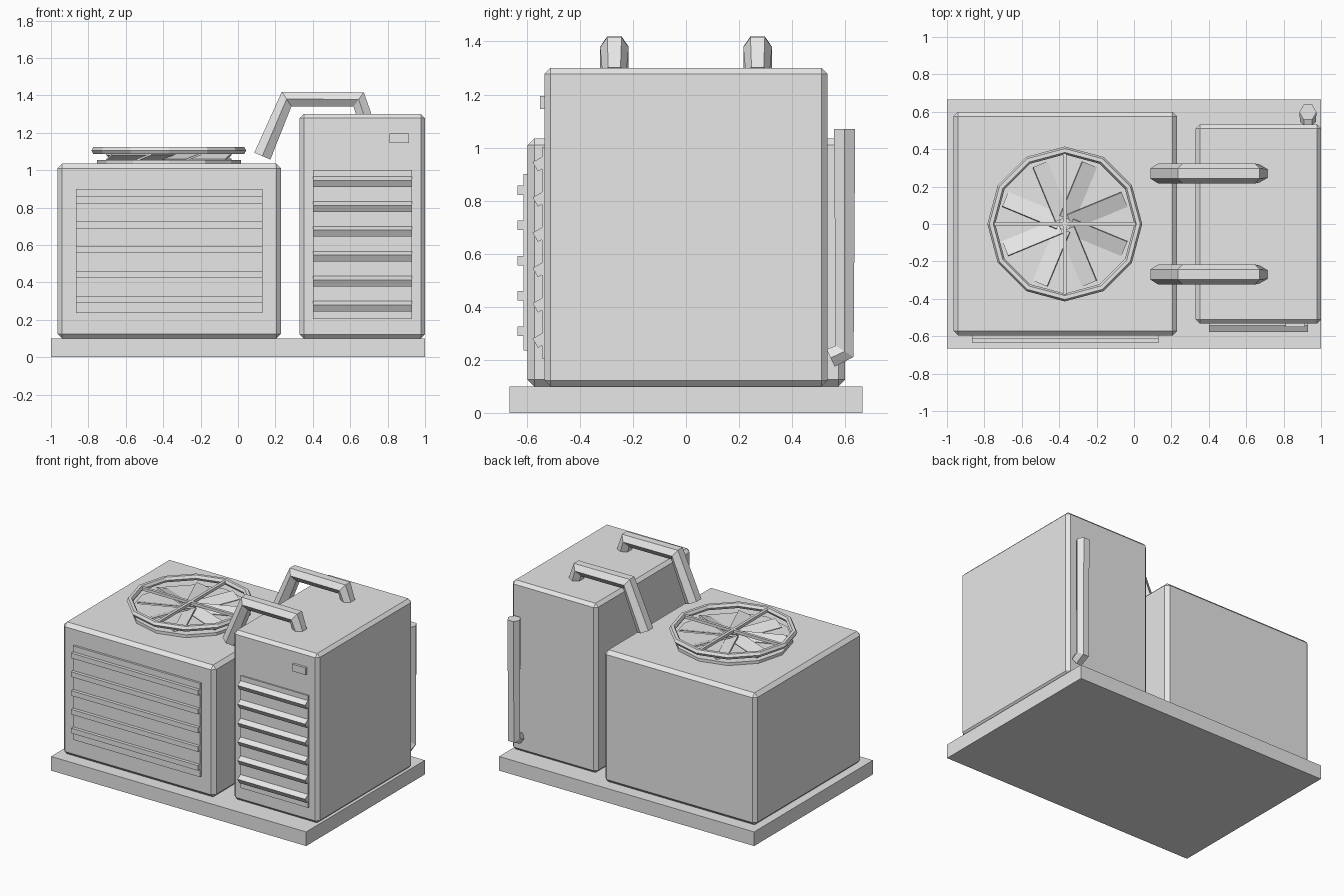
import bpy, bmesh
from math import pi, sin, cos, radians
from mathutils import Vector, Matrix

cube = bpy.data.objects.get("Cube")
if cube:
    bpy.data.objects.remove(cube, do_unlink=True)

GREY = (0.8, 0.8, 0.8, 1)
mat = bpy.data.materials.new("plain grey")
mat.use_nodes = True
mat.diffuse_color = GREY
mat.node_tree.nodes["Principled BSDF"].inputs["Base Color"].default_value = GREY


def make(name, bm):
    bmesh.ops.recalc_face_normals(bm, faces=bm.faces)
    mesh = bpy.data.meshes.new(name)
    bm.to_mesh(mesh)
    bm.free()
    mesh.materials.append(mat)
    ob = bpy.data.objects.new(name, mesh)
    bpy.context.collection.objects.link(ob)
    return ob


def box(name, low, high, chamfer=0):
    low, high = Vector(low), Vector(high)
    bm = bmesh.new()
    bmesh.ops.create_cube(bm, size=1)
    bmesh.ops.scale(bm, vec=high - low, verts=bm.verts)
    bmesh.ops.translate(bm, vec=(low + high) / 2, verts=bm.verts)
    ob = make(name, bm)
    if chamfer:
        mod = ob.modifiers.new("chamfer", 'BEVEL')
        mod.width = chamfer
        mod.segments = 1
    return ob


def tube(name, path, radii, side, sides=6):
    """Faceted pipe along a planar path; side is the normal of its plane."""
    pts = [Vector(p) for p in path]
    side = Vector(side)
    bm = bmesh.new()
    rings = []
    for i, p in enumerate(pts):
        direction = Vector()
        if i:
            direction += (p - pts[i - 1]).normalized()
        if i < len(pts) - 1:
            direction += (pts[i + 1] - p).normalized()
        up = direction.normalized().cross(side)
        rings.append([bm.verts.new(p + radii[i] * (cos(a) * side + sin(a) * up))
                      for a in (2 * pi * k / sides for k in range(sides))])
    for a, b in zip(rings, rings[1:]):
        for k in range(sides):
            n = (k + 1) % sides
            bm.faces.new((a[k], a[n], b[n], b[k]))
    bm.faces.new(rings[0])
    bm.faces.new(rings[-1])
    return make(name, bm)


# Base slab and the two cabinets
box("base_slab", (-1, -0.665, 0), (1, 0.665, 0.1))
box("wide_cabinet", (-0.965, -0.597, 0.1), (0.23, 0.6, 1.035), 0.025)
box("tall_cabinet", (0.33, -0.533, 0.1), (1, 0.533, 1.3), 0.022)

# Front grille with flat slats on the wide cabinet
box("grille_panel", (-0.865, -0.612, 0.235), (0.13, -0.59, 0.9))
for i in range(5):
    z = 0.29 + i * 0.133
    box("grille_slat", (-0.865, -0.635, z), (0.13, -0.605, z + 0.036))

# Louvred vent and small plate on the tall cabinet
box("vent_panel", (0.4, -0.543, 0.205), (0.93, -0.52, 1.0))
for i in range(6):
    ob = box("vent_louvre", (0.4, 0, -0.04), (0.93, 0.06, 0))
    ob.data.transform(Matrix.Translation((0, -0.578, 0.28 + i * 0.133))
                      @ Matrix.Rotation(radians(30), 4, 'X'))
box("control_plate", (0.81, -0.55, 1.145), (0.915, -0.53, 1.195))

# Fan: disc, guard ring, cross bars and pitched blades
FAN = Vector((-0.37, 0, 0))
bm = bmesh.new()
bmesh.ops.create_cone(bm, cap_ends=True, segments=12, radius1=0.385,
                      radius2=0.385, depth=0.03,
                      matrix=Matrix.Translation(FAN + Vector((0, 0, 1.04))))
make("fan_disc", bm)
bpy.ops.mesh.primitive_torus_add(major_segments=12, minor_segments=6,
                                 major_radius=0.393, minor_radius=0.021,
                                 location=FAN + Vector((0, 0, 1.105)))
bpy.context.object.name = "fan_guard_ring"
bpy.context.object.data.materials.append(mat)
box("guard_bar_across", (-0.76, -0.01, 1.095), (0.02, 0.01, 1.115))
box("guard_bar_along", (-0.38, -0.39, 1.095), (-0.36, 0.39, 1.115))
for i in range(8):
    ob = box("fan_blade", (0.03, -0.044, -0.005), (0.345, 0.044, 0.005))
    ob.data.transform(Matrix.Translation(FAN + Vector((0, 0, 1.07)))
                      @ Matrix.Rotation(pi / 8 + i * pi / 4, 4, 'Z')
                      @ Matrix.Rotation(radians(20), 4, 'X'))

# Pipes linking the cabinet tops
for y in (-0.27, 0.27):
    tube("top_pipe", [(0.13, y, 1.075), (0.26, y, 1.38), (0.645, y, 1.378), (0.675, y, 1.29)],
         (0.054, 0.054, 0.054, 0.046), (0, 1, 0))

# Upright pipe at the back, turning in at its foot
tube("back_pipe", [(0.93, 0.598, 1.07), (0.93, 0.598, 0.232), (0.93, 0.545, 0.207)],
     (0.046, 0.046, 0.042), (1, 0, 0))
